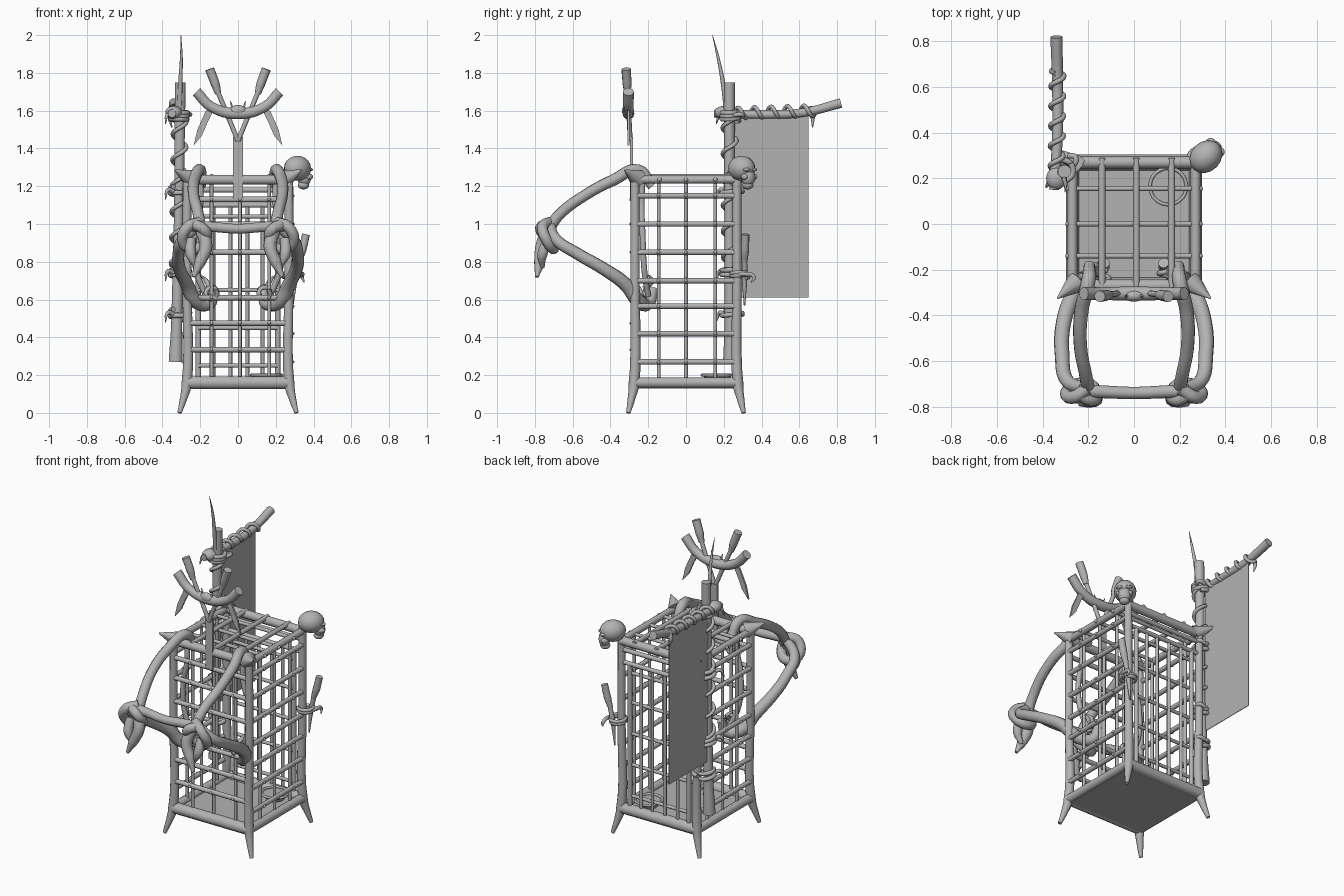
import bpy, bmesh, math
from mathutils import Vector

if "Cube" in bpy.data.objects:
    bpy.data.objects.remove(bpy.data.objects["Cube"])

grey = bpy.data.materials.new("plain_grey")
grey.use_nodes = True
grey.diffuse_color = (0.45, 0.45, 0.45, 1)
grey.node_tree.nodes["Principled BSDF"].inputs["Base Color"].default_value = grey.diffuse_color


def add(name, mesh):
    mesh.materials.clear()
    mesh.materials.append(grey)
    ob = bpy.data.objects.new(name, mesh)
    bpy.context.collection.objects.link(ob)
    return ob


def tube(name, pts, r, radii=None, sides=3, steps=6, smooth_path=True):
    """Round tapered tube through a few points."""
    cu = bpy.data.curves.new(name, "CURVE")
    cu.dimensions = "3D"
    cu.bevel_depth, cu.bevel_resolution = r, sides
    cu.resolution_u, cu.use_fill_caps = steps, True
    sp = cu.splines.new("BEZIER")
    sp.bezier_points.add(len(pts) - 1)
    for i, (bp, p) in enumerate(zip(sp.bezier_points, pts)):
        bp.co = p
        bp.radius = radii[i] if radii else 1
        kind = "AUTO" if smooth_path else "VECTOR"
        bp.handle_left_type = bp.handle_right_type = kind
    if not smooth_path:
        cu.resolution_u = 1
    tmp = bpy.data.objects.new("tmp", cu)
    bpy.context.collection.objects.link(tmp)
    bpy.context.view_layer.update()
    dg = bpy.context.evaluated_depsgraph_get()
    mesh = bpy.data.meshes.new_from_object(tmp.evaluated_get(dg))
    bpy.data.objects.remove(tmp)
    for p in mesh.polygons:
        p.use_smooth = len(p.vertices) <= 4
    return add(name, mesh)


def rod(name, a, b, r, r2=None):
    return tube(name, [a, b], r, [1, (r2 if r2 is not None else r) / r], smooth_path=False)


def ball(name, c, size, segs=16):
    bm = bmesh.new()
    bmesh.ops.create_uvsphere(bm, u_segments=segs, v_segments=segs // 2 + 2, radius=1)
    bmesh.ops.scale(bm, vec=size, verts=bm.verts)
    for f in bm.faces:
        f.smooth = True
    mesh = bpy.data.meshes.new(name)
    bm.to_mesh(mesh)
    bm.free()
    ob = add(name, mesh)
    ob.location = c
    return ob


def box(name, c, size):
    bm = bmesh.new()
    bmesh.ops.create_cube(bm, size=1)
    bmesh.ops.scale(bm, vec=size, verts=bm.verts)
    mesh = bpy.data.meshes.new(name)
    bm.to_mesh(mesh)
    bm.free()
    ob = add(name, mesh)
    ob.location = c
    return ob


def plate(name, outline, y, thick):
    """Flat outline in x, z with a small thickness along y."""
    bm = bmesh.new()
    f = bm.faces.new([bm.verts.new((x, y, z)) for x, z in outline])
    ext = bmesh.ops.extrude_face_region(bm, geom=[f])
    bmesh.ops.translate(bm, vec=(0, thick, 0),
                        verts=[g for g in ext["geom"] if isinstance(g, bmesh.types.BMVert)])
    bmesh.ops.recalc_face_normals(bm, faces=bm.faces)
    mesh = bpy.data.meshes.new(name)
    bm.to_mesh(mesh)
    bm.free()
    return add(name, mesh)


def coil(name, a, b, rad, turns, r=0.011, phase=0.0):
    """Rope wound around the line from a to b."""
    a, b = Vector(a), Vector(b)
    axis = (b - a).normalized()
    u = axis.orthogonal().normalized()
    v = axis.cross(u)
    n = max(4, int(turns * 8))
    pts = []
    for i in range(n + 1):
        t = phase + i / n * turns * math.tau
        pts.append(a.lerp(b, i / n) + rad * (math.cos(t) * u + math.sin(t) * v))
    return tube(name, pts, r, sides=2, steps=2)


# Corner posts with splayed feet
P = 0.27
for sx in (-1, 1):
    for sy in (-1, 1):
        tube("corner_post", [(sx * .31, sy * .305, 0), (sx * .29, sy * .29, .07), (sx * .272, sy * .275, .15),
                             (sx * P, sy * P, .7), (sx * P, sy * P, 1.26)], .026, [.45, .75, 1.1, .95, .9])
        if (sx, sy) != (1, 1):
            rod("corner_spike", (sx * .25, sy * .255, 1.24), (sx * .335, sy * .325, 1.285), .05, .004)

# Rim beams and floor
for s in (-1, 1):
    for z, r in ((.16, .035), (1.235, .027)):
        rod("front_back_beam", (-P, s * P, z), (P, s * P, z), r)
        rod("side_beam", (s * P, -P, z), (s * P, P, z), r * .8)
box("floor", (0, 0, .145), (.54, .54, .03))
ring = tube("bowl_rim", [(.15 + .08 * math.cos(i * math.tau / 16), .165 + .08 * math.sin(i * math.tau / 16), .2)
                         for i in range(17)], .008, sides=2, steps=2)
rod("bowl", (.15, .165, .16), (.15, .165, .195), .05, .08)

# Side bars with rivets
for s in (-1, 1):
    for z in (.27, .42, .565, .7, .85, 1.0, 1.15):
        rod("side_bar", (s * .275, -P, z), (s * .275, P, z), .015)
        for y in (-.145, 0, .155):
            ball("rivet", (s * .29, y, z), (.009,) * 3, 8)
    for y in (-.145, 0, .155):
        rod("side_upright", (s * .26, y, .16), (s * .26, y, 1.24), .01)

# Front bars
XS = (-.14, .01, .165)
for z in (.335, .475, .61, .85, 1.0, 1.13):
    rod("front_bar", (-P, -.275, z), (P, -.275, z), .015)
    for x in XS:
        ball("rivet", (x, -.29, z), (.009,) * 3, 8)
for x in XS:
    rod("front_upright", (x, -.26, .16), (x, -.26, 1.24), .01)

# Back lattice with a framed door
for z in (1.18, 1.1):
    rod("back_bar", (-P, .27, z), (P, .27, z), .014)
for z in (.25, .45, .65, .85, 1.04):
    rod("door_bar", (-.21, .262, z), (.21, .262, z), .011)
for x in (-.21, -.13, -.04, .05, .13, .21):
    rod("door_upright", (x, .27, .18), (x, .27, 1.1), .014 if abs(x) > .2 else .01)

# Roof grid
for x in XS:
    rod("roof_bar", (x, -.28, 1.25), (x, .29, 1.25), .015)
for y in (-.14, 0, .155):
    rod("roof_crossbar", (-.285, y, 1.235), (.285, y, 1.235), .011)
    for x in (-.29, .29):
        ball("rivet", (x, y, 1.235), (.012,) * 3, 8)

# Carrying yoke: mirrored upper and lower arms, knots and loose ends
for s in (-1, 1):
    def m(*pts):
        return [(s * x, y, z) for x, y, z in pts]
    tube("upper_strap", m((.195, -.18, 1.2), (.2, -.25, 1.285), (.23, -.38, 1.235), (.235, -.53, 1.155),
                          (.21, -.67, 1.05), (.2, -.73, .97)), .031, [.8, 1, 1, .95, .95, 1])
    tube("lower_strap", m((.2, -.72, 1.0), (.29, -.69, .92), (.315, -.57, .84), (.31, -.44, .765), (.27, -.32, .68),
                          (.22, -.25, .59), (.15, -.2, .58), (.13, -.17, .66)), .034, [.8, .9, .95, 1, 1.1, 1.15, 1, .7])
    tube("knot_loop", m((.2, -.72, 1.01), (.27, -.76, .98), (.29, -.73, .9), (.22, -.7, .87), (.17, -.73, .92),
                        (.18, -.77, .97), (.25, -.74, 1.0)), .029)
    tube("loose_end", m((.19, -.74, .96), (.17, -.765, .88), (.2, -.775, .8), (.235, -.79, .72)), .034, [1, 1, .9, .3])
    tube("short_end", m((.25, -.73, .92), (.25, -.76, .84), (.22, -.76, .77)), .028, [1, 1, .4])
    tube("post_tie", m((.2, -.23, 1.24), (.2, -.235, 1.1), (.23, -.23, .95), (.22, -.22, .75), (.17, -.2, .62)),
         .016)
    coil("lower_tie", (s * .14, -.29, .63), (s * .14, -.2, .64), .03, 2, .012)
    tube("tie_tail", m((.15, -.22, .66), (.17, -.18, .7), (.2, -.2, .73)), .014, [1, .9, .2])
tube("yoke_grip", [(-.24, -.73, .99), (-.14, -.735, .985), (0, -.74, .975), (.14, -.735, .985), (.24, -.73, .99)],
     .028, [1.1, 1, .95, 1, 1.1])

# Front emblem: plank, forked stems, crescent and hanging blades
box("emblem_plank", (0, -.288, 1.295), (.052, .016, .33))
tube("emblem_crescent", [(-.22, -.305, 1.7), (-.14, -.305, 1.62), (0, -.305, 1.585), (.14, -.305, 1.62),
                         (.22, -.305, 1.7)], .029, [1, .95, 1.1, .95, 1])
ball("emblem_hub", (0, -.315, 1.6), (.045, .025, .03))
for s in (-1, 1):
    rod("fork_stem", (0, -.295, 1.44), (s * .115, -.31, 1.72), .013)
    tube("knife_handle", [(s * .105, -.31, 1.69), (s * .12, -.312, 1.74), (s * .15, -.317, 1.82)], .024, [.7, 1, 1.05])
    plate("hanging_blade", [(s * x, z) for x, z in ((.13, 1.6), (.17, 1.6), (.215, 1.5), (.235, 1.415),
                                                     (.19, 1.47), (.16, 1.54))], -.31, .012)
    rod("emblem_prong", (s * .025, -.315, 1.6), (s * .04, -.315, 1.65), .01, .002)

# Banner pole, thin spike and cross stick
tube("banner_pole", [(-.33, .235, .27), (-.325, .235, .45), (-.315, .23, 1.0), (-.305, .23, 1.75)], .031, [1.25, 1, .85, .95])
tube("pole_spike", [(-.31, .215, 1.58), (-.305, .195, 1.75), (-.3, .17, 1.88), (-.302, .14, 2.0)], .013, [1, .9, .6, .1])
tube("cross_stick", [(-.35, .15, 1.585), (-.335, .4, 1.58), (-.335, .62, 1.59), (-.34, .82, 1.64)], .024, [.9, 1, 1, 1.1])
box("banner_cloth", (-.33, .45, 1.1), (.004, .395, .98))

# Rope windings and knots
coil("stick_winding", (-.34, .2, 1.585), (-.335, .68, 1.6), .029, 5.5)
coil("pole_winding", (-.32, .232, .74), (-.308, .23, 1.56), .037, 6)
for z, turns in ((.52, 1.5), (.74, 2), (1.17, 1.5), (1.57, 3)):
    coil("pole_lashing", (-.315, .235, z - .025), (-.31, .235, z + .025), .045, turns, .013)
    tube("lashing_tail", [(-.34, .2, z), (-.37, .18, z + .01), (-.385, .16, z - .04)], .013, [1, .9, .2])
    tube("lashing_to_post", [(-.33, .2, z), (-.29, .235, z), (-.255, .29, z + .01), (-.29, .3, z)], .012)
tube("stick_tail", [(-.34, .66, 1.62), (-.36, .67, 1.57), (-.35, .67, 1.51)], .013, [1, 1, .2])
ball("stick_knot", (-.34, .2, 1.59), (.045, .05, .035))

# Skull on the back post, facing outward along the diagonal
skull_parts = [("skull_cranium", .0, 0, 1.295, (.078, .066, .066)), ("skull_face", .05, 0, 1.245, (.034, .04, .045)),
               ("skull_jaw", .045, 0, 1.205, (.03, .03, .022))]
for side in (-1, 1):
    skull_parts += [("skull_cheek", .055, side * .036, 1.25, (.022, .014, .016)),
                    ("skull_brow", .062, side * .026, 1.288, (.018, .022, .01))]
c = math.sqrt(.5)
for name, d, w, z, size in skull_parts:
    ob = ball(name, (.315 + (d - w) * c, .295 + (d + w) * c, z), size)
    ob.rotation_euler.z = math.pi / 4

# Dagger strapped to the back post
tube("dagger_handle", [(.32, .31, .8), (.34, .312, .86), (.36, .315, .945)], .022, [.7, 1, .95])
tube("dagger_blade", [(.325, .31, .81), (.305, .31, .72), (.29, .31, .57)], .014, [1, 1.1, .3])
coil("dagger_strap", (.285, .285, .715), (.285, .285, .745), .045, 2, .011)
tube("dagger_strap_tail", [(.31, .25, .73), (.34, .31, .735), (.34, .36, .72), (.35, .345, .69)], .012, [1, 1, .9, .2])
